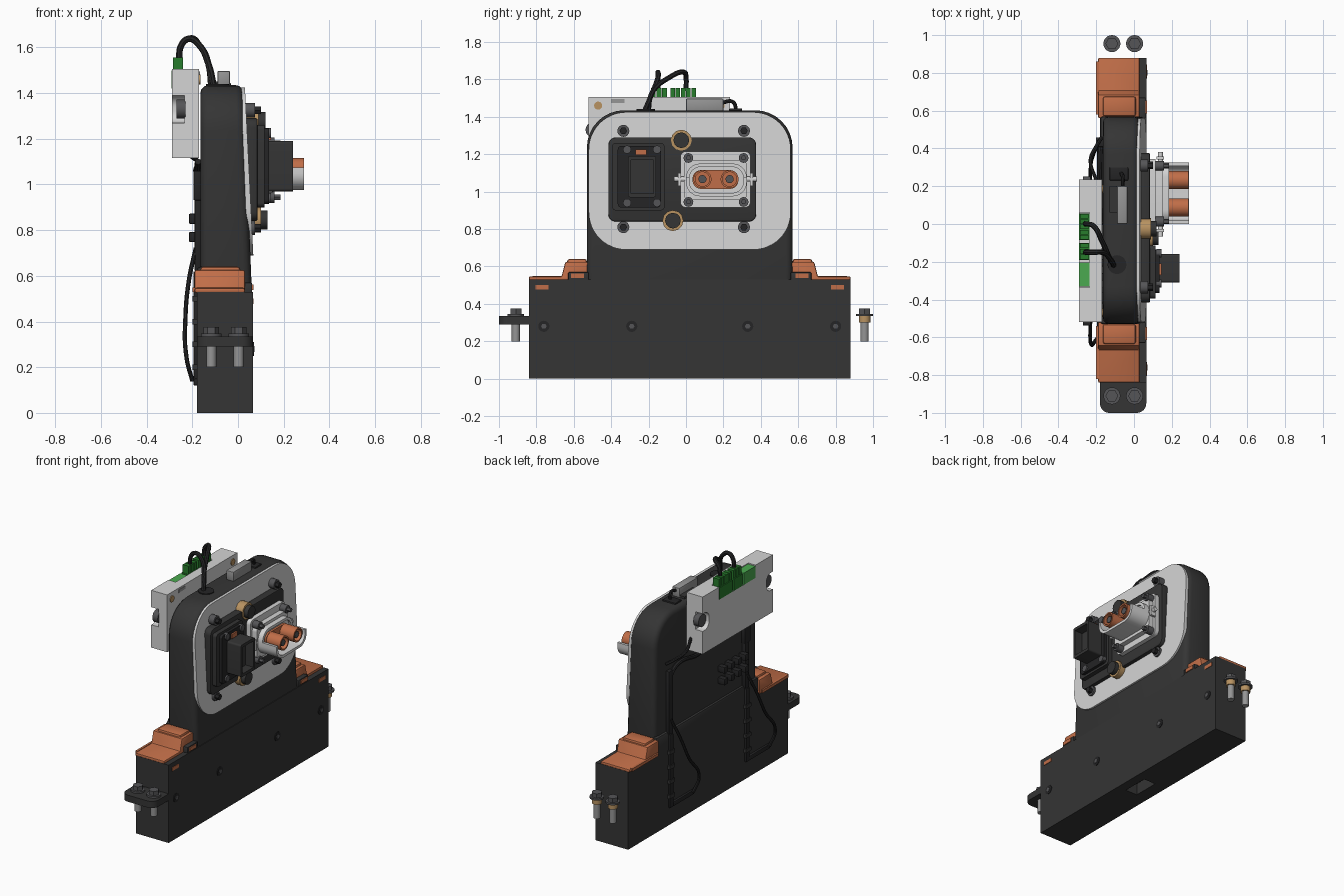
import bpy, bmesh, math
from mathutils import Vector

if "Cube" in bpy.data.objects:
    bpy.data.objects.remove(bpy.data.objects["Cube"])


def material(name, *rgb):
    m = bpy.data.materials.new(name)
    m.diffuse_color = (*rgb, 1)
    m.use_nodes = True
    m.node_tree.nodes["Principled BSDF"].inputs["Base Color"].default_value = m.diffuse_color
    return m


CHAR = material("charcoal", 0.035, 0.035, 0.035)
BLACK = material("black", 0.018, 0.018, 0.019)
LIGHT = material("light grey", 0.66, 0.66, 0.66)
GREY = material("mid grey", 0.3, 0.3, 0.3)
STEEL = material("dark steel", 0.09, 0.09, 0.095)
ORANGE = material("orange", 0.53, 0.155, 0.065)
BRASS = material("brass", 0.48, 0.29, 0.12)
GREEN = material("green", 0.02, 0.2, 0.025)
LIME = material("light green", 0.07, 0.4, 0.08)


def prism(name, pts, axis, a, b, mat, bevel=0, seg=2, shear=None):
    """Extrude a 2D outline along an axis from a to b."""
    def place(p, t):
        u, v = p
        return {"x": (t, u, v), "y": (u, t, v), "z": (u, v, t)}[axis]
    bm = bmesh.new()
    lo = [bm.verts.new(place(p, a)) for p in pts]
    hi = [bm.verts.new(place(p, b)) for p in pts]
    bm.faces.new(lo)
    bm.faces.new(hi)
    n = len(pts)
    for i in range(n):
        bm.faces.new((lo[i], lo[(i + 1) % n], hi[(i + 1) % n], hi[i]))
    bmesh.ops.recalc_face_normals(bm, faces=bm.faces)
    if shear:
        for v in bm.verts:
            v.co.x = shear(v.co)
    if bevel:
        bm.normal_update()
        edges = [e for e in bm.edges if e.calc_face_angle(0) > 0.6]
        bmesh.ops.bevel(bm, geom=edges, offset=bevel, segments=seg, affect="EDGES", profile=0.5)
    me = bpy.data.meshes.new(name)
    bm.to_mesh(me)
    bm.free()
    me.materials.append(mat)
    ob = bpy.data.objects.new(name, me)
    bpy.context.collection.objects.link(ob)
    return ob


def box(name, x0, x1, y0, y1, z0, z1, mat, bevel=0):
    return prism(name, [(y0, z0), (y1, z0), (y1, z1), (y0, z1)], "x", x0, x1, mat, bevel)


def cyl(name, u, v, r, axis, a, b, mat, n=20):
    pts = [(u + r * math.cos(2 * math.pi * i / n), v + r * math.sin(2 * math.pi * i / n)) for i in range(n)]
    return prism(name, pts, axis, a, b, mat)


def rrect(u0, u1, v0, v1, radii, n=8):
    """Rounded rectangle outline; radii run from bottom left, counter-clockwise."""
    if not isinstance(radii, tuple):
        radii = (radii,) * 4
    pts = []
    for k, (r, su, sv) in enumerate(zip(radii, (0, 1, 1, 0), (0, 0, 1, 1))):
        if r == 0:
            pts.append(((u0, u1)[su], (v0, v1)[sv]))
            continue
        cu, cv = (u1 - r if su else u0 + r), (v1 - r if sv else v0 + r)
        for i in range(n + 1):
            t = math.pi + k * math.pi / 2 + i / n * math.pi / 2
            pts.append((cu + r * math.cos(t), cv + r * math.sin(t)))
    return pts


def cut(ob, cutter):
    m = ob.modifiers.new("cut", "BOOLEAN")
    m.operation, m.object, m.solver = "DIFFERENCE", cutter, "EXACT"
    bpy.context.view_layer.objects.active = ob
    bpy.ops.object.modifier_apply(modifier=m.name)
    bpy.data.objects.remove(cutter)


def tube(name, pts, r, mat=BLACK):
    cu = bpy.data.curves.new(name, "CURVE")
    cu.dimensions, cu.bevel_depth, cu.bevel_resolution, cu.use_fill_caps = "3D", r, 2, True
    sp = cu.splines.new("BEZIER")
    sp.bezier_points.add(len(pts) - 1)
    sp.resolution_u = 8
    for bp, p in zip(sp.bezier_points, pts):
        bp.co = Vector(p)
        bp.handle_left_type = bp.handle_right_type = "AUTO"
    cu.materials.append(mat)
    bpy.context.collection.objects.link(bpy.data.objects.new(name, cu))


# Housing: low block with a pocket underneath, and a tapered tower
base = box("base_block", -0.18, 0.065, -0.84, 0.88, 0, 0.53, CHAR)
cut(base, box("pocket_cutter", -0.09, 0.0, -0.08, 0.1, -0.1, 0.08, CHAR))
box("base_shoulder", -0.18, 0.04, -0.53, 0.57, 0.5, 0.64, CHAR, 0.015)
prism("tower", rrect(-0.53, 0.57, 0.42, 1.435, (0, 0, 0.2, 0.2)), "x", -0.165, 0.065, CHAR, 0.035, 3,
      lambda c: 0.065 - (c.z - 0.42) * 0.04 if c.x > 0 else c.x)
for y in (-0.76, -0.29, 0.33, 0.80):
    cyl("base_screw_ring", y, 0.28, 0.03, "x", 0.06, 0.069, BLACK)
    cyl("base_screw", y, 0.28, 0.015, "x", 0.06, 0.072, STEEL, 6)

# Orange stepped terminal covers, mirrored about y = 0.02
for s in (-1, 1):
    def my(d): return 0.02 + s * d
    prism("terminal_cover", [(my(0.54), 0.525), (my(0.86), 0.525), (my(0.86), 0.547), (my(0.685), 0.547),
          (my(0.665), 0.625), (my(0.54), 0.625)], "x", -0.19, 0.03, ORANGE, 0.008)
    box("cover_ridge", -0.165, 0.01, *sorted((my(0.55), my(0.655))), 0.60, 0.64, ORANGE, 0.012)
    box("cover_side_lip", -0.2, -0.185, *sorted((my(0.56), my(0.84))), 0.53, 0.55, ORANGE)
    box("cover_guard", 0.025, 0.062, *sorted((my(0.54), my(0.65))), 0.52, 0.57, CHAR, 0.006)
    for d, z in ((0.79, 0.488), (0.60, 0.55)):
        box("cover_clip_window", 0.06, 0.068, *sorted((my(d - 0.035), my(d + 0.035))), z - 0.012, z + 0.012, ORANGE)

# End flange and the bolts at both ends
prism("end_flange", rrect(-0.18, 0.065, -1.0, -0.83, (0.05, 0.05, 0, 0)), "z", 0.29, 0.335, CHAR)
for y in (-0.91, 0.955):
    for x in (-0.117, 0.003):
        cyl("bolt_washer", x, y, 0.045, "z", 0.335, 0.347, STEEL, 24)
        cyl("bolt_head", x, y, 0.034, "z", 0.347, 0.375, STEEL, 6)
        cyl("bolt_shank", x, y, 0.022, "z", 0.2, 0.34, GREY, 16)
        if y > 0:
            cyl("bolt_sleeve", x, y, 0.031, "z", 0.30, 0.336, BRASS, 20)

# Tilted face plate with its screws and brass nuts
prism("face_plate", rrect(-0.52, 0.56, 0.69, 1.425, 0.2, 12), "x", 0.0, 0.03, LIGHT,
      shear=lambda c: c.x + (1.43 - c.z) * 0.05)
prism("connector_panel", rrect(-0.415, 0.375, 0.84, 1.29, 0.04), "x", 0.02, 0.085, CHAR, 0.006)
for y in (-0.335, 0.31):
    for z in (0.81, 1.325):
        cyl("plate_screw", y, z, 0.032, "x", 0.02, 0.075, STEEL, 20)
        cyl("plate_screw_tip", y, z, 0.02, "x", 0.07, 0.10, BLACK, 6)
for y, z, x in ((-0.025, 1.275, 0.09), (-0.07, 0.845, 0.10)):
    cyl("brass_nut", y, z, 0.056, "x", 0.03, x, BRASS, 12)
    cyl("nut_cap", y, z, 0.042, "x", x - 0.01, x + 0.03, CHAR, 12)

# Black connector on the left of the panel
prism("signal_flange", rrect(-0.395, -0.115, 0.90, 1.26, 0.02), "x", 0.08, 0.115, CHAR)
prism("signal_step", rrect(-0.365, -0.135, 0.915, 1.245, 0.02), "x", 0.11, 0.135, BLACK)
socket = prism("signal_socket", rrect(-0.31, -0.16, 0.97, 1.19, 0.012), "x", 0.13, 0.24, CHAR)
cut(socket, box("socket_cutter", 0.18, 0.3, -0.295, -0.175, 0.99, 1.17, CHAR))
box("signal_lock_tab", 0.13, 0.145, -0.27, -0.21, 1.195, 1.225, ORANGE)
for y in (-0.315, -0.155):
    for z in (0.94, 1.225):
        cyl("signal_screw", y, z, 0.022, "x", 0.12, 0.145, STEEL, 12)

# Light power connector: flange, shroud cut back along its top half, orange contacts
prism("power_flange", rrect(-0.03, 0.345, 0.915, 1.215, 0.03), "x", 0.08, 0.115, LIGHT)
prism("power_step", rrect(-0.012, 0.325, 0.955, 1.17, 0.03), "x", 0.11, 0.15, LIGHT)
shroud = prism("power_shroud", rrect(0.0, 0.325, 0.975, 1.15, 0.075), "x", 0.14, 0.29, LIGHT)
cut(shroud, prism("shroud_cutter", rrect(0.018, 0.307, 0.993, 1.132, 0.06), "x", 0.17, 0.4, LIGHT))
cut(shroud, box("shroud_top_cutter", 0.185, 0.4, -0.1, 0.5, 1.075, 1.3, LIGHT))
prism("contact_base", rrect(0.035, 0.28, 1.015, 1.115, 0.045), "x", 0.16, 0.185, ORANGE)
for y in (0.088, 0.233):
    sleeve = cyl("power_contact", y, 1.067, 0.048, "x", 0.17, 0.289, ORANGE, 28)
    cut(sleeve, cyl("contact_cutter", y, 1.067, 0.038, "x", 0.24, 0.4, ORANGE, 28))
    cyl("contact_pin", y, 1.067, 0.022, "x", 0.23, 0.28, STEEL, 12)
for y in (0.013, 0.308):
    for z in (0.945, 1.18):
        cyl("power_screw", y, z, 0.026, "x", 0.11, 0.16, STEEL, 16)
        cyl("power_screw_tip", y, z, 0.014, "x", 0.15, 0.185, STEEL, 6)
for y in (-0.035, 0.35):
    cyl("latch_rod", 0.14, 1.067, 0.014, "y", y - 0.03, y + 0.03, LIGHT, 12)
    box("latch_ear", 0.12, 0.16, y - 0.008, y + 0.008, 1.03, 1.10, LIGHT)

# Control box behind the tower with end notches and a ledge for the green terminals
ctrl = box("control_box", -0.29, -0.17, -0.52, 0.235, 1.115, 1.505, LIGHT)
cut(ctrl, box("ledge_cutter", -0.4, -0.235, -0.335, 0.06, 1.42, 1.6, LIGHT))
for y in (-0.52, 0.235):
    s = 1 if y < 0 else -1
    cut(ctrl, prism("notch_cutter", rrect(y - 0.07, y + 0.07, 1.27, 1.39, 0.05), "x", -0.4, -0.235, LIGHT))
    cyl("control_box_screw", y + s * 0.025, 1.33, 0.042, "x", -0.27, -0.23, STEEL, 20)
    cyl("control_box_bushing", y + s * 0.05, 1.46, 0.022, "x", -0.18, -0.165, BRASS, 12)
box("control_box_slot", -0.172, -0.166, -0.40, -0.33, 1.475, 1.495, GREY)
for y0, y1, top, mat in ((-0.33, -0.205, 1.5, LIME), (-0.19, -0.1, 1.555, GREEN), (-0.085, 0.055, 1.555, GREEN)):
    box("terminal_block", -0.292, -0.236, y0, y1, 1.42, 1.5, GREEN if mat == GREEN else LIME)
    n = round((y1 - y0) / 0.03)
    w = (y1 - y0) / n
    for i in range(n):
        box("terminal_plug", -0.285, -0.24, y0 + i * w + 0.002, y0 + (i + 1) * w - 0.002, 1.49, top, mat)

# Roof fittings and looping leads
box("roof_sensor", -0.09, -0.035, 0.0, 0.2, 1.43, 1.497, GREY, 0.006)
box("roof_sensor_foot", -0.13, -0.03, 0.23, 0.30, 1.41, 1.445, BLACK, 0.006)
box("roof_clip", -0.13, -0.09, 0.06, 0.20, 1.42, 1.45, CHAR)
tube("sensor_lead", [(-0.06, 0.19, 1.475), (-0.06, 0.25, 1.48), (-0.07, 0.27, 1.43)], 0.01)
cyl("roof_grommet", -0.09, -0.215, 0.05, "z", 1.42, 1.441, BLACK)
for i, y in enumerate((-0.15, 0.0)):
    tube("control_lead", [(-0.10 - 0.015 * i, -0.235 + 0.03 * i, 1.40), (-0.13, -0.18, 1.53),
         (-0.17, -0.15 + 0.06 * i, 1.61), (-0.215, y - 0.01 * i, 1.638), (-0.248, y, 1.61), (-0.258, y, 1.54)], 0.014)

# Rear wiring: cable channels, clips and sagging leads
for y, s in ((0.43, 1), (-0.39, -1)):
    box("cable_channel", -0.19, -0.16, y - 0.022, y + 0.022, 0.62, 1.05, BLACK, 0.005)
    box("lower_channel", -0.195, -0.175, y - 0.018, y + 0.018, 0.12, 0.62, BLACK, 0.005)
    box("foot_channel", -0.195, -0.175, *sorted((y - 0.018, y - 0.24)), 0.12, 0.15, BLACK, 0.005)
    tube("hanging_lead", [(-0.185, y, 0.72), (-0.215, y - 0.06, 0.58), (-0.23, y - 0.13, 0.42),
         (-0.225, y - 0.25, 0.24), (-0.2, y - 0.22, 0.14)], 0.01)
    for z in (0.2, 0.3, 0.4, 0.5):
        box("channel_clip", -0.2, -0.175, y - 0.028, y + 0.028, z - 0.012, z + 0.012, CHAR)
for z in (0.77, 0.85):
    for i in range(4):
        y = -0.13 - i * 0.075
        box("wire_clip", -0.215, -0.16, y - 0.02, y + 0.02, z - 0.022, z + 0.022, BLACK, 0.006)
box("rear_connector", -0.195, -0.16, -0.42, -0.36, 0.93, 1.06, BLACK, 0.006)
tube("rear_cross_lead", [(-0.175, 0.43, 1.0), (-0.18, 0.36, 1.06), (-0.18, 0.1, 1.05), (-0.175, 0.0, 1.1)], 0.014)
tube("rear_side_lead", [(-0.17, 0.46, 1.1), (-0.2, 0.41, 1.12), (-0.23, 0.34, 1.15), (-0.2, 0.23, 1.2)], 0.01)

# Curves to meshes, then smooth with sharp edges kept
bpy.ops.object.select_all(action="SELECT")
bpy.context.view_layer.objects.active = base
bpy.ops.object.convert(target="MESH")
bpy.ops.object.shade_smooth_by_angle(angle=math.radians(32))
